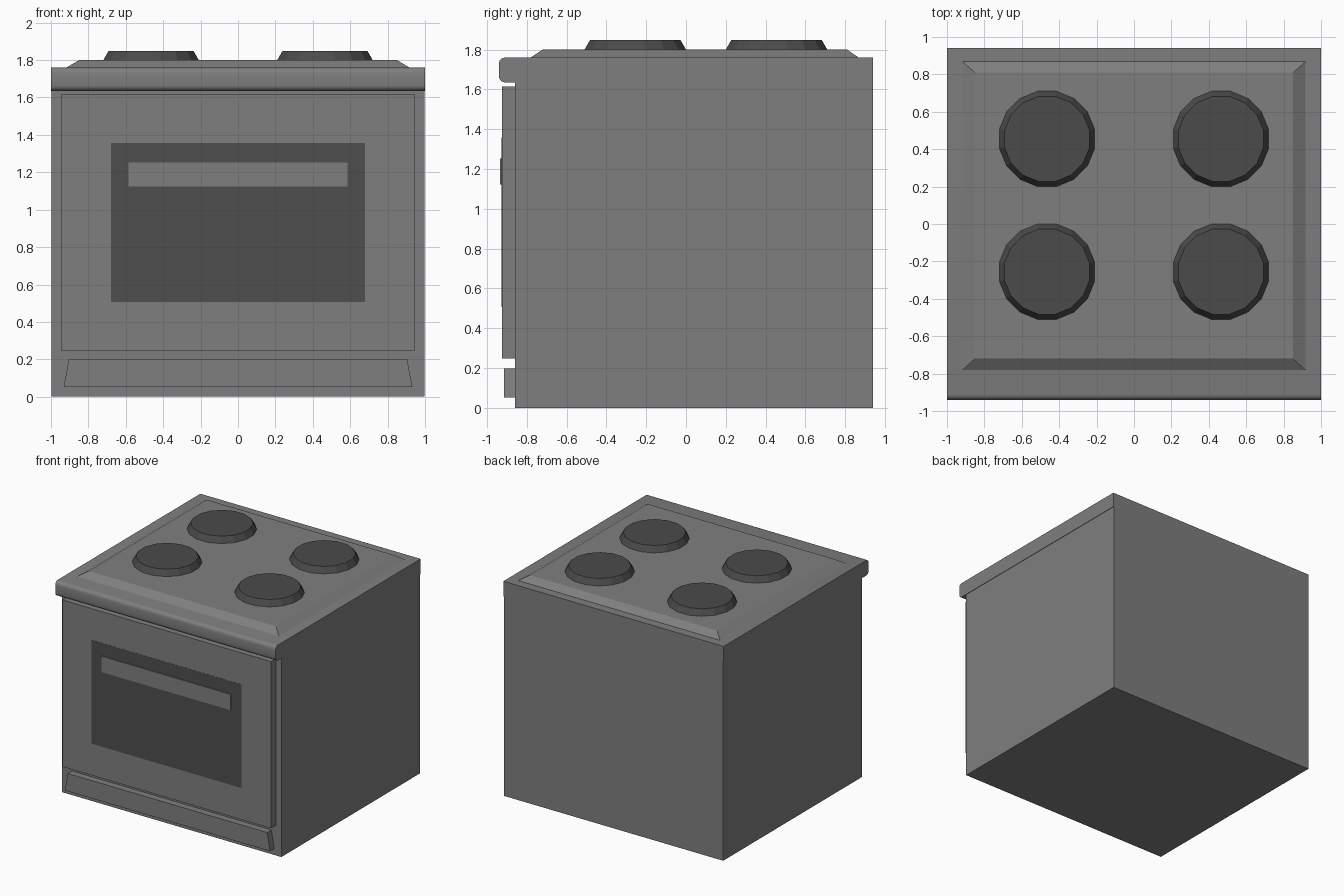
import bpy, bmesh, math

if "Cube" in bpy.data.objects:
    bpy.data.objects.remove(bpy.data.objects["Cube"])


def material(name, value):
    mat = bpy.data.materials.new(name)
    mat.diffuse_color = (value, value, value, 1)
    mat.use_nodes = True
    mat.node_tree.nodes["Principled BSDF"].inputs["Base Color"].default_value = mat.diffuse_color
    return mat


enamel = material("mid_grey", 0.212)
dark = material("dark_grey", 0.07)
glass = material("window_grey", 0.077)


def loft(name, lower, upper, mat=enamel):
    """Solid between two rings of points."""
    bm = bmesh.new()
    a = [bm.verts.new(p) for p in lower]
    b = [bm.verts.new(p) for p in upper]
    n = len(a)
    bm.faces.new(a)
    bm.faces.new(b)
    for i in range(n):
        j = (i + 1) % n
        bm.faces.new((a[i], a[j], b[j], b[i]))
    bmesh.ops.recalc_face_normals(bm, faces=bm.faces)
    mesh = bpy.data.meshes.new(name)
    bm.to_mesh(mesh)
    bm.free()
    mesh.materials.append(mat)
    ob = bpy.data.objects.new(name, mesh)
    bpy.context.collection.objects.link(ob)
    return ob


def rect(x, y0, y1, z):
    return [(-x, y0, z), (x, y0, z), (x, y1, z), (-x, y1, z)]


# Oven body
loft("oven_body", rect(0.996, -0.86, 0.94, 0), rect(0.996, -0.86, 0.94, 1.635))

# Top slab with a rounded front lip, extruded across x
r = 0.03
profile = [(0.94, 1.635), (0.94, 1.76)]
for cz, start in ((1.76 - r, 90), (1.635 + r, 180)):
    for k in range(5):
        t = math.radians(start + k * 22.5)
        profile.append((-0.94 + r + r * math.cos(t), cz + r * math.sin(t)))
slab = loft("top_slab", [(-1, y, z) for y, z in profile], [(1, y, z) for y, z in profile])
bpy.context.view_layer.objects.active = slab
slab.select_set(True)
bpy.ops.object.shade_smooth_by_angle(angle=math.radians(35))
slab.select_set(False)

# Raised cooktop with sloping edges
loft("cooktop", rect(0.922, -0.785, 0.872, 1.757), rect(0.85, -0.72, 0.81, 1.80))

# Four hot plates
for label, x, y in (("front_left", -0.465, -0.255), ("front_right", 0.465, -0.255),
                    ("back_left", -0.465, 0.455), ("back_right", 0.465, 0.455)):
    def ring(radius, z):
        return [(x + radius * math.cos((i + 0.5) * math.pi / 8),
                 y + radius * math.sin((i + 0.5) * math.pi / 8), z) for i in range(16)]
    loft("hot_plate_" + label, ring(0.26, 1.80), ring(0.232, 1.848), dark)

# Oven door with a flush dark window
loft("oven_door", rect(0.947, -0.925, -0.85, 0.247), rect(0.947, -0.925, -0.85, 1.615))
loft("oven_window", rect(0.68, -0.9262, -0.90, 0.507), rect(0.68, -0.9262, -0.90, 1.357), glass)

# Door handle
loft("door_handle", rect(0.585, -0.934, -0.92, 1.123), rect(0.585, -0.934, -0.92, 1.253))

# Bottom drawer, narrower at the top
loft("bottom_drawer", rect(0.932, -0.915, -0.85, 0.052), rect(0.905, -0.915, -0.85, 0.198))
